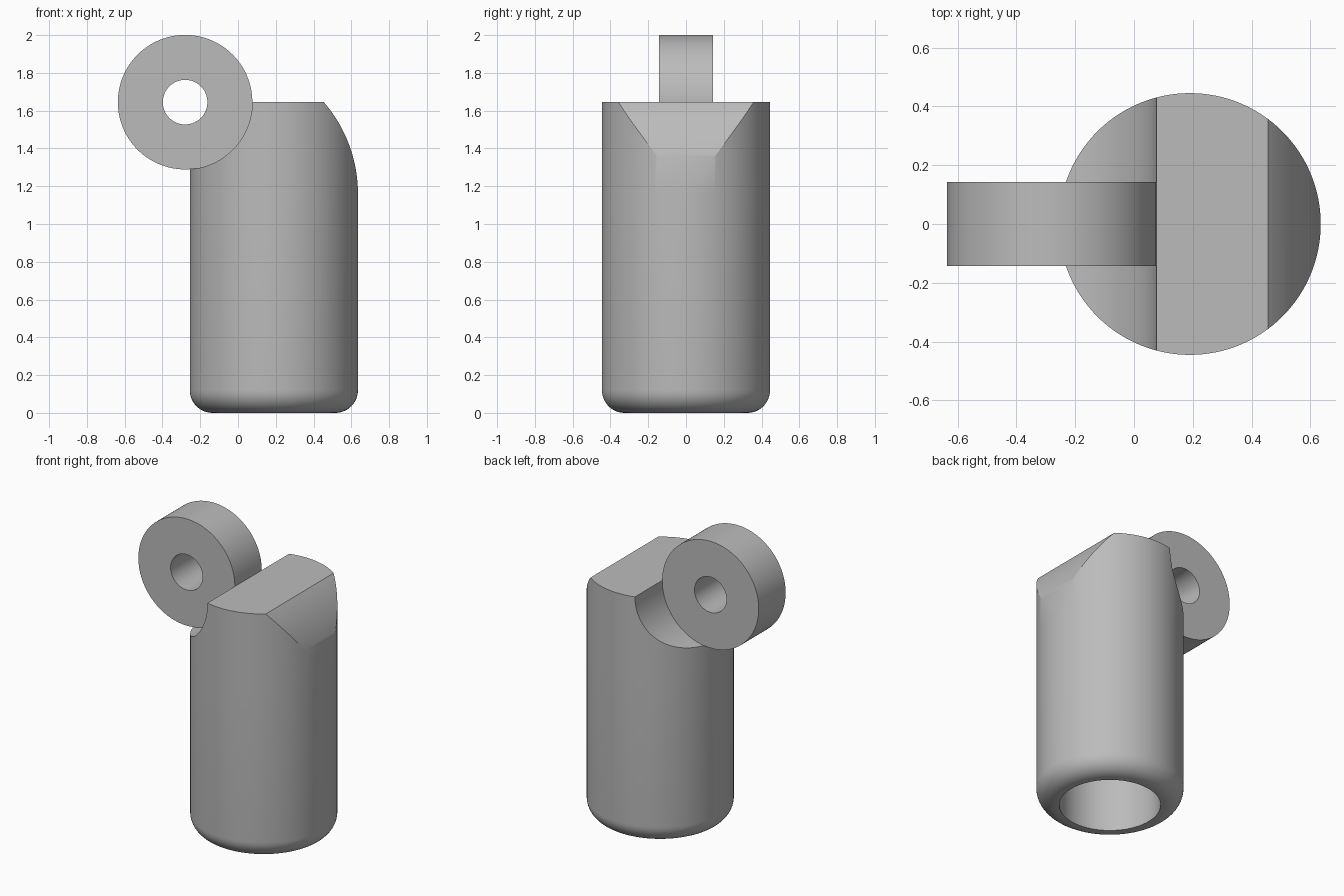
import bpy, bmesh, math
from mathutils import Matrix, Vector

if "Cube" in bpy.data.objects:
    bpy.data.objects.remove(bpy.data.objects["Cube"])

BODY_X, BODY_R, TOP = 0.19, 0.445, 1.645
WHEEL_X, WHEEL_R, WHEEL_HALF, AXLE_R = -0.28, 0.356, 0.142, 0.118
BORE_R, BORE_TOP, FILLET = 0.306, 1.16, 0.12
SHOULDER_Z, SHOULDER_R = 1.16, 0.743

grey = bpy.data.materials.new("plain grey")
grey.use_nodes = True
grey.diffuse_color = (0.5, 0.5, 0.5, 1)
grey.node_tree.nodes["Principled BSDF"].inputs["Base Color"].default_value = (0.5, 0.5, 0.5, 1)


def make_object(name, bm):
    bmesh.ops.remove_doubles(bm, verts=bm.verts, dist=1e-5)
    bmesh.ops.recalc_face_normals(bm, faces=bm.faces)
    mesh = bpy.data.meshes.new(name)
    bm.to_mesh(mesh)
    bm.free()
    mesh.materials.append(grey)
    obj = bpy.data.objects.new(name, mesh)
    bpy.context.collection.objects.link(obj)
    return obj


def lathe(name, profile, closed=False, steps=128):
    """Spin (radius, height) points around z."""
    bm = bmesh.new()
    verts = [bm.verts.new((r, 0, z)) for r, z in profile]
    pairs = list(zip(verts, verts[1:] + verts[:1] if closed else verts[1:]))
    edges = [bm.edges.new(p) for p in pairs]
    bmesh.ops.spin(bm, geom=verts + edges, cent=(0, 0, 0), axis=(0, 0, 1),
                   angle=math.tau, steps=steps, use_merge=True)
    return make_object(name, bm)


def prism(name, outline, half=1.0):
    """Extrude an (x, z) outline along y."""
    bm = bmesh.new()
    face = bm.faces.new([bm.verts.new((x, -half, z)) for x, z in outline])
    moved = bmesh.ops.extrude_face_region(bm, geom=[face])["geom"]
    bmesh.ops.translate(bm, vec=Vector((0, 2 * half, 0)),
                        verts=[v for v in moved if isinstance(v, bmesh.types.BMVert)])
    return make_object(name, bm)


def cut(obj, cutter):
    mod = obj.modifiers.new("cut", "BOOLEAN")
    mod.operation, mod.solver, mod.object = "DIFFERENCE", "EXACT", cutter
    bpy.context.view_layer.objects.active = obj
    bpy.ops.object.modifier_apply(modifier=mod.name)
    bpy.data.objects.remove(cutter)


def smooth(obj):
    bpy.ops.object.select_all(action="DESELECT")
    obj.select_set(True)
    bpy.context.view_layer.objects.active = obj
    bpy.ops.object.shade_smooth_by_angle(angle=math.radians(25))


# Body: rounded bottom edge and a blind bore from below
rounded = [(BODY_R - FILLET + FILLET * math.sin(a), FILLET - FILLET * math.cos(a))
           for a in (math.pi / 2 * i / 12 for i in range(13))]
body = lathe("body", [(0, BORE_TOP), (BORE_R, BORE_TOP), (BORE_R, 0)] + rounded
             + [(BODY_R, SHOULDER_Z), (BODY_R, TOP), (0, TOP)])
body.data.transform(Matrix.Translation((BODY_X, 0, 0)))

# Round seat for the wheel
seat = [(WHEEL_X + WHEEL_R * math.cos(a), TOP + WHEEL_R * math.sin(a))
        for a in (math.tau * i / 128 for i in range(128))]
cut(body, prism("seat_cutter", seat))

# Curved shoulder on the opposite side
edge_x = BODY_X + BODY_R
arc = [(edge_x - SHOULDER_R + SHOULDER_R * math.cos(a), SHOULDER_Z + SHOULDER_R * math.sin(a))
       for a in (0.8 * i / 28 for i in range(29))]
cut(body, prism("shoulder_cutter", arc + [(1, arc[-1][1]), (1, SHOULDER_Z)]))
smooth(body)

# Wheel with an axle hole, lying across the seat
h = WHEEL_HALF
wheel = lathe("wheel", [(AXLE_R, -h), (WHEEL_R, -h), (WHEEL_R, h), (AXLE_R, h)], closed=True)
wheel.data.transform(Matrix.Translation((WHEEL_X, 0, TOP)) @ Matrix.Rotation(math.pi / 2, 4, "X"))
smooth(wheel)
